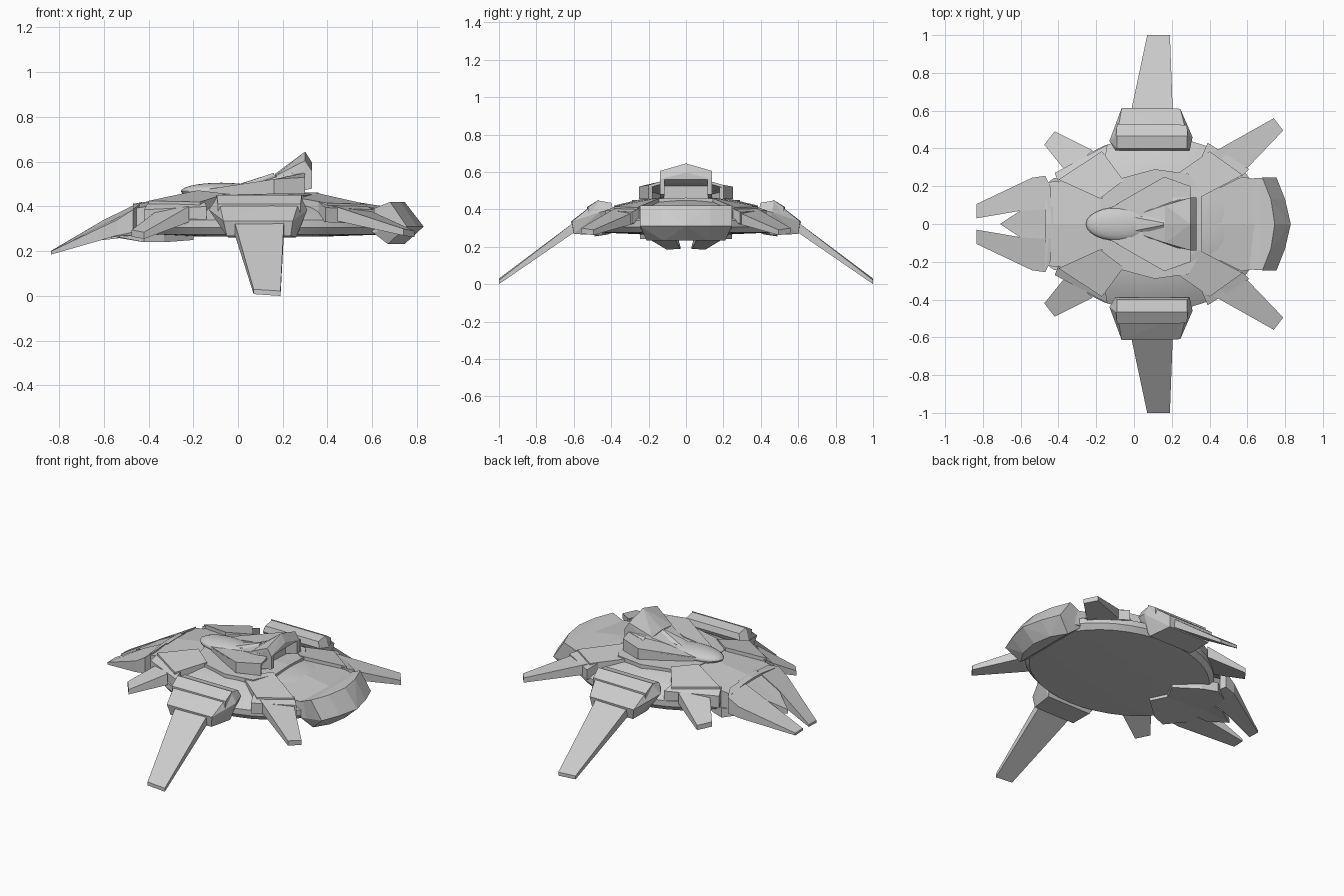
import bpy, bmesh, math


def finish(name, bm, mirror=False, smooth=None):
    bmesh.ops.recalc_face_normals(bm, faces=bm.faces[:])
    me = bpy.data.meshes.new(name)
    bm.to_mesh(me)
    bm.free()
    ob = bpy.data.objects.new(name, me)
    bpy.context.collection.objects.link(ob)
    if mirror:
        mod = ob.modifiers.new("Mirror", 'MIRROR')
        mod.use_axis = (False, True, False)
    if smooth:
        bpy.ops.object.select_all(action='DESELECT')
        ob.select_set(True)
        bpy.context.view_layer.objects.active = ob
        bpy.ops.object.shade_smooth_by_angle(angle=math.radians(smooth))
    return ob


def slab(name, pts, mirror=True):
    """Plate whose corners are (x, y, top z, bottom z)."""
    bm = bmesh.new()
    top = [bm.verts.new((x, y, t)) for x, y, t, b in pts]
    bot = [bm.verts.new((x, y, b)) for x, y, t, b in pts]
    bm.faces.new(top)
    bm.faces.new(bot[::-1])
    n = len(pts)
    for i in range(n):
        j = (i + 1) % n
        bm.faces.new((top[i], bot[i], bot[j], top[j]))
    return finish(name, bm, mirror)


def hull(name, pts, mirror=False):
    """Convex faceted block around the points."""
    bm = bmesh.new()
    bmesh.ops.convex_hull(bm, input=[bm.verts.new(p) for p in pts])
    loose = [v for v in bm.verts if not v.link_faces]
    bmesh.ops.delete(bm, geom=loose, context='VERTS')
    bmesh.ops.dissolve_limit(bm, angle_limit=0.02, verts=bm.verts[:], edges=bm.edges[:])
    return finish(name, bm, mirror)


def both(pts):
    return pts + [(x, -y, z) for x, y, z in pts if y]


def lathe(name, profile, cx, rx, ry, n, smooth):
    """Elliptical disc from (radius fraction, z) pairs, closed by end caps."""
    bm = bmesh.new()
    rings = []
    for r, z in profile:
        rings.append([bm.verts.new((cx + rx * r * math.cos(2 * math.pi * i / n),
                                    ry * r * math.sin(2 * math.pi * i / n), z))
                      for i in range(n)])
    for a, b in zip(rings, rings[1:]):
        for i in range(n):
            j = (i + 1) % n
            bm.faces.new((a[i], a[j], b[j], b[i]))
    bm.faces.new(rings[0][::-1])
    bm.faces.new(rings[-1])
    return finish(name, bm, False, smooth)


# main saucer and the low faceted deck on top of it
lathe("saucer_hull", [(.5, .266), (.95, .275), (1, .305), (1, .34), (.82, .392),
                      (.6, .43), (.4, .45), (.15, .457)], .11, .59, .465, 40, 25)
slab("upper_deck", [(-.2, 0, .462, .42), (-.15, .22, .45, .40), (.11, .29, .45, .40),
                    (.29, .265, .45, .40), (.36, .14, .457, .42), (.36, 0, .462, .42)])

# cockpit canopy
bm = bmesh.new()
bmesh.ops.create_uvsphere(bm, u_segments=24, v_segments=14, radius=1)
for v in bm.verts:
    v.co = (-.075 + .18 * v.co.x, .09 * v.co.y, .468 + .038 * v.co.z)
finish("canopy", bm, False, 40)

# flared fuselage behind the canopy: centre body plus two open side ducts
hull("fuselage", both([(-.2, .06, .45), (-.18, .06, .472), (.06, .13, .49),
                       (.22, .13, .51), (.25, .13, .45)]))
slab("duct_top", [(-.15, .07, .475, .465), (.16, .25, .522, .505),
                  (.30, .2, .53, .515), (.30, .13, .55, .535), (.06, .07, .5, .48)])
slab("duct_side", [(-.12, .09, .475, .45), (.16, .25, .515, .455),
                   (.30, .2, .52, .455), (.29, .18, .52, .455), (.15, .23, .51, .455)])

# raised tail spoiler with a peaked top edge on two side walls
hull("tail_body", both([(.02, .05, .485), (.165, .1, .53), (.165, 0, .542),
                        (.25, .13, .55), (.25, .13, .45), (.1, .1, .46)]))
hull("tail_spoiler", both([(.165, .1, .535), (.165, 0, .545), (.30, .14, .605), (.30, 0, .645),
                           (.33, .14, .56), (.33, 0, .597), (.22, .12, .515), (.30, .14, .54)]))
slab("tail_wall", [(.2, .12, .53, .45), (.33, .115, .565, .48),
                   (.33, .14, .56, .48), (.2, .14, .52, .45)])
hull("canopy_spine", both([(-.02, .04, .49), (.16, .005, .55), (.16, .04, .52), (.02, 0, .505)]))

# stern deck and the rear wedge bumper bent around it
slab("stern_deck", [(.33, 0, .452, .38), (.34, .135, .44, .37), (.57, .25, .395, .30),
                    (.66, .235, .385, .29), (.70, .13, .388, .28), (.715, 0, .39, .28)])
hull("rear_bumper", both([(.83, 0, .31), (.80, .13, .31), (.755, .245, .31),
                          (.745, 0, .42), (.725, .13, .42), (.68, .245, .42),
                          (.745, 0, .232), (.725, .12, .232), (.67, .21, .232),
                          (.67, 0, .393), (.65, .13, .393), (.60, .24, .388), (.60, .235, .285)]))

# side wing pods, their raised strips, and the drooping wings
hull("wing_pod", [(-.09, .40, .435), (.28, .40, .435), (-.09, .47, .447), (.28, .47, .447),
                  (-.065, .615, .335), (.245, .61, .335), (-.05, .60, .268), (.235, .60, .268),
                  (-.045, .45, .262), (.26, .45, .262), (-.13, .44, .385), (.31, .46, .385),
                  (-.10, .39, .40), (.295, .39, .40)], True)
slab("pod_strip", [(-.095, .465, .452, .40), (.285, .465, .452, .40),
                   (.28, .525, .412, .36), (-.09, .53, .412, .36)])
slab("side_wing", [(-.015, .60, .33, .275), (.205, .60, .33, .275),
                   (.19, 1, .022, 0), (.07, 1, .03, .008)])

# diagonal deck panels with fins: rear pair, then front pair
slab("rear_panel", [(.40, .385, .415, .33), (.20, .245, .45, .38),
                    (.34, .135, .463, .38), (.575, .26, .41, .33)])
slab("rear_panel_lip", [(.39, .43, .395, .33), (.36, .36, .42, .35),
                        (.56, .24, .408, .35), (.61, .29, .385, .32)])
slab("rear_fin", [(.42, .38, .405, .34), (.74, .56, .30, .27),
                  (.79, .495, .29, .262), (.56, .255, .395, .33)])
slab("front_panel", [(-.17, .385, .42, .33), (-.055, .23, .457, .38),
                     (-.18, .135, .472, .38), (-.40, .235, .425, .33)])
slab("front_panel_lip", [(-.14, .42, .40, .34), (-.15, .36, .42, .36),
                         (-.40, .22, .42, .34), (-.42, .27, .385, .31)])
slab("front_fin", [(-.22, .39, .40, .33), (-.42, .49, .285, .255),
                   (-.475, .42, .295, .265), (-.35, .265, .39, .32)])

# bow deck and the forked nose, sloping down to two prongs
slab("bow_deck", [(-.15, 0, .46, .40), (-.17, .135, .452, .38), (-.38, .23, .405, .30),
                  (-.47, .22, .39, .29), (-.47, .09, .408, .29), (-.47, 0, .412, .29)])
slab("nose_prong", [(-.835, .03, .202, .188), (-.60, .07, .34, .26), (-.44, .08, .418, .27),
                    (-.44, .19, .412, .27), (-.47, .255, .385, .285), (-.54, .245, .34, .27),
                    (-.835, .105, .20, .185)])
slab("nose_centre", [(-.71, 0, .275, .25), (-.60, .072, .335, .25),
                     (-.43, .09, .418, .27), (-.43, 0, .42, .27)])
slab("nose_belly", [(-.55, 0, .29, .262), (-.53, .17, .29, .262), (-.42, .245, .30, .24),
                    (-.33, .21, .29, .24), (-.20, .10, .28, .25), (-.25, 0, .28, .25)])
